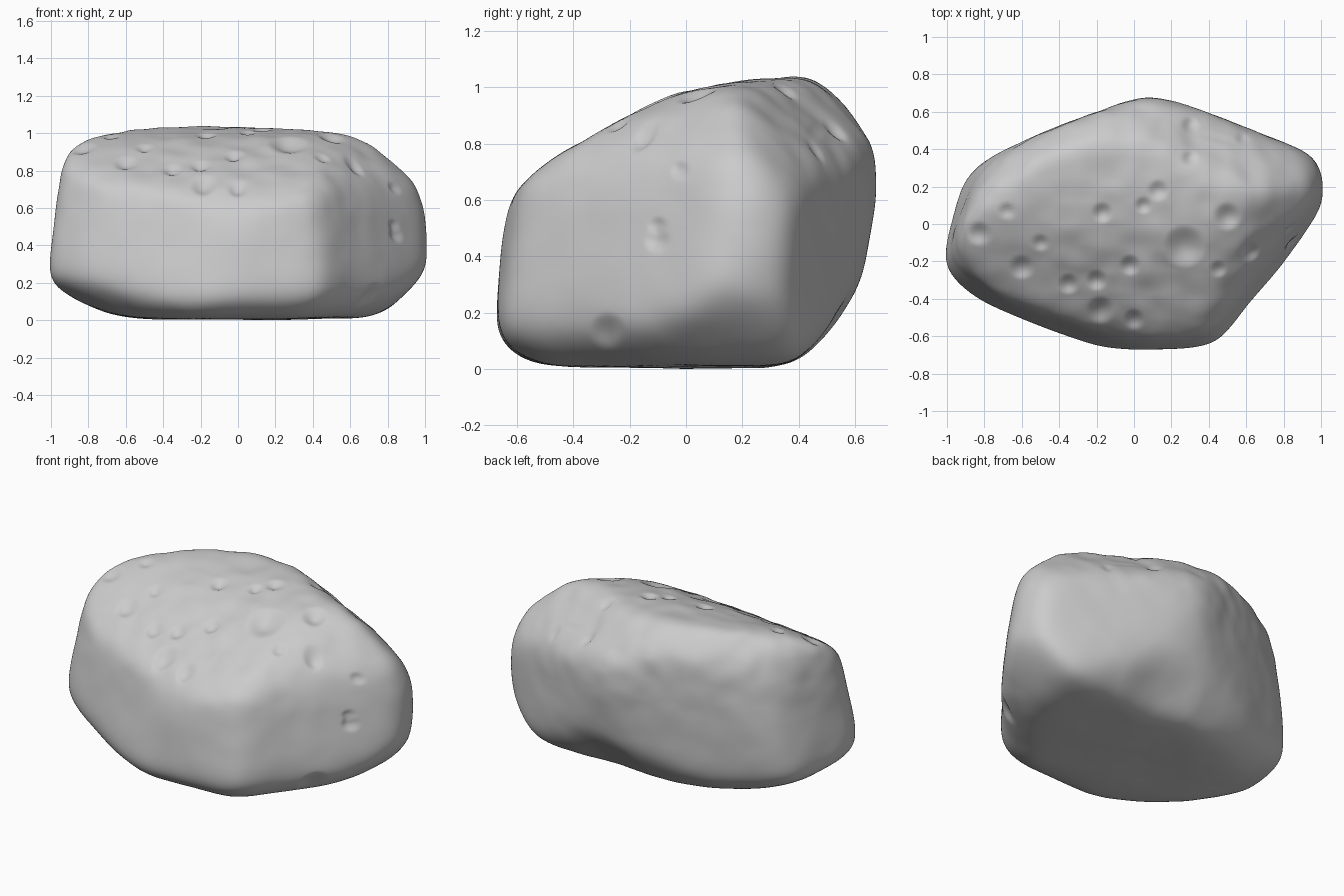
import bpy
import bmesh
from mathutils import Vector, noise

default_cube = bpy.data.objects.get("Cube")
if default_cube:
    bpy.data.objects.remove(default_cube, do_unlink=True)

CENTRE = Vector((0, 0, 0.5))
SHARPNESS = 18

# Broad facets of the boulder: outward direction, point on the facet
UPPER_FACETS = [
    # crown, front slope and back bevels
    ((0, -0.15, 1), (0.1, 0.3, 1.03)),
    ((-0.05, -0.5, 0.86), (0, -0.3, 0.83)),
    ((-0.1, -0.8, 0.6), (0, -0.62, 0.62)),
    ((0, 0.75, 0.65), (0, 0.57, 0.96)),
    ((0.3, 0.6, 0.75), (0.2, 0.45, 0.97)),
    # bevels at the left and right ends
    ((-0.7, 0, 0.7), (-0.93, 0, 0.96)),
    ((-0.4, 0.6, 0.7), (-0.84, 0.23, 0.92)),
    ((0.75, -0.2, 0.65), (0.89, 0.12, 0.87)),
    ((0.45, 0.6, 0.65), (0.62, 0.45, 0.8)),
    ((0.5, -0.45, 0.74), (0.63, 0, 0.91)),
]
SIDE_FACETS = [
    # front
    ((-0.31, -0.95, 0.15), (-0.4, -0.56, 0.35)),
    ((0.1, -1, 0.1), (0.15, -0.67, 0.3)),
    # right-hand edge and tip
    ((0.77, -0.63, 0.15), (0.72, -0.27, 0.4)),
    ((1, 0.2, 0.05), (1.02, 0.2, 0.4)),
    # back
    ((0.35, 0.94, -0.05), (0.5, 0.56, 0.6)),
    ((-0.36, 0.93, -0.05), (-0.4, 0.52, 0.6)),
    ((0, 1, -0.25), (0, 0.67, 0.4)),
    # left end
    ((-0.95, 0.3, 0.08), (-0.96, 0, 0.5)),
    ((-0.7, -0.7, 0.2), (-0.95, -0.33, 0.28)),
    ((-0.7, 0.7, 0.2), (-0.84, 0.33, 0.58)),
]
UNDER_FACETS = [
    ((0, 0, -1), (0, 0, 0)),
    ((0, 0.73, -0.68), (0, 0.5, 0.12)),
    ((0, -0.6, -0.8), (0, -0.61, 0.04)),
    # bevels under the left and right ends
    ((-0.4, 0, -0.85), (-0.87, 0, 0.1)),
    ((-0.4, -0.5, -0.75), (-0.78, -0.36, 0.12)),
    ((-0.3, 0.5, -0.75), (-0.6, 0.33, 0.06)),
    ((0.6, 0, -0.75), (0.91, 0.15, 0.14)),
    ((0.5, -0.4, -0.75), (0.6, -0.35, 0.06)),
]

# Pits on the upper surface: x, y, radius
TOP_PITS = [
    (-0.83, -0.05, 0.07), (-0.68, 0.07, 0.05), (-0.6, -0.23, 0.07),
    (-0.5, -0.1, 0.05), (-0.35, -0.32, 0.06), (-0.2, -0.3, 0.06),
    (-0.18, -0.46, 0.08), (-0.17, 0.06, 0.06), (-0.02, -0.22, 0.06),
    (0, -0.51, 0.06), (0.05, 0.1, 0.05), (0.13, 0.18, 0.06),
    (0.3, 0.35, 0.05), (0.27, -0.12, 0.12), (0.5, 0.04, 0.08),
    (0.62, -0.15, 0.06), (0.45, -0.24, 0.05), (0.58, 0.46, 0.04),
    (0.3, 0.53, 0.05),
]

# Pits on the right-hand side: y, z, radius
SIDE_PITS = [
    (-0.28, 0.13, 0.07), (-0.1, 0.45, 0.05), (-0.1, 0.5, 0.04),
    (-0.02, 0.7, 0.04), (0.46, 0.84, 0.04),
]

# Shallow hollow low on the back
HOLLOW_CENTRE = Vector((0.2, 0.5, 0.1))
HOLLOW_RADIUS = 0.28


def prepare_facets():
    """Turn each facet into a unit normal and its distance from the centre."""
    planes = []
    for direction, point in UPPER_FACETS + SIDE_FACETS + UNDER_FACETS:
        normal = Vector(direction).normalized()
        planes.append((normal, normal.dot(Vector(point) - CENTRE)))
    return planes


def rounded_surface(direction, planes):
    """Point where a ray leaves the softly rounded block of facets."""
    total = 0
    for normal, distance in planes:
        facing = normal.dot(direction) / distance
        if facing > 0:
            total += facing ** SHARPNESS
    return CENTRE + direction * total ** (-1 / SHARPNESS)


def pit_depth(u, v, pits):
    """Combined depth of the round pits at a surface position."""
    depth = 0
    for pu, pv, radius in pits:
        t = ((u - pu) ** 2 + (v - pv) ** 2) / radius ** 2
        if t < 1:
            depth += 0.35 * radius * (1 - t) ** 2
    return depth


def weather(co, direction):
    """Add gentle undulation, a rougher top and the hollow."""
    upward = min(max(direction.z * 2, 0), 1)
    fine = (0.002 + 0.008 * upward) * noise.noise(co * 8)
    push = 0.01 * noise.noise(co * 3) + fine
    gap = (co - HOLLOW_CENTRE).length / HOLLOW_RADIUS
    if gap < 1:
        push -= 0.025 * (1 - gap * gap) ** 2
    return co + direction * push


# Boulder body
planes = prepare_facets()
bm = bmesh.new()
bmesh.ops.create_icosphere(bm, subdivisions=7, radius=1)
for vert in bm.verts:
    ray = Vector((vert.co.x, vert.co.y * 0.7, vert.co.z * 0.6)).normalized()
    vert.co = weather(rounded_surface(ray, planes), ray)

# Pitted surface
for vert in bm.verts:
    x, y, z = vert.co
    if z > 0.55:
        vert.co.z -= pit_depth(x, y, TOP_PITS)
    if x > 0.3:
        vert.co.x -= pit_depth(y, z, SIDE_PITS)

# Rest the boulder on the ground
ground = min(vert.co.z for vert in bm.verts)
bmesh.ops.translate(bm, verts=bm.verts, vec=(0, 0, -ground))

mesh = bpy.data.meshes.new("boulder")
bm.to_mesh(mesh)
bm.free()
mesh.shade_smooth()

# Stone colour
stone = bpy.data.materials.new("grey_stone")
stone.use_nodes = True
colour = (0.6, 0.6, 0.6, 1)
stone.diffuse_color = colour
shader = stone.node_tree.nodes["Principled BSDF"]
shader.inputs["Base Color"].default_value = colour
shader.inputs["Roughness"].default_value = 0.9
mesh.materials.append(stone)

boulder = bpy.data.objects.new("boulder", mesh)
bpy.context.collection.objects.link(boulder)
